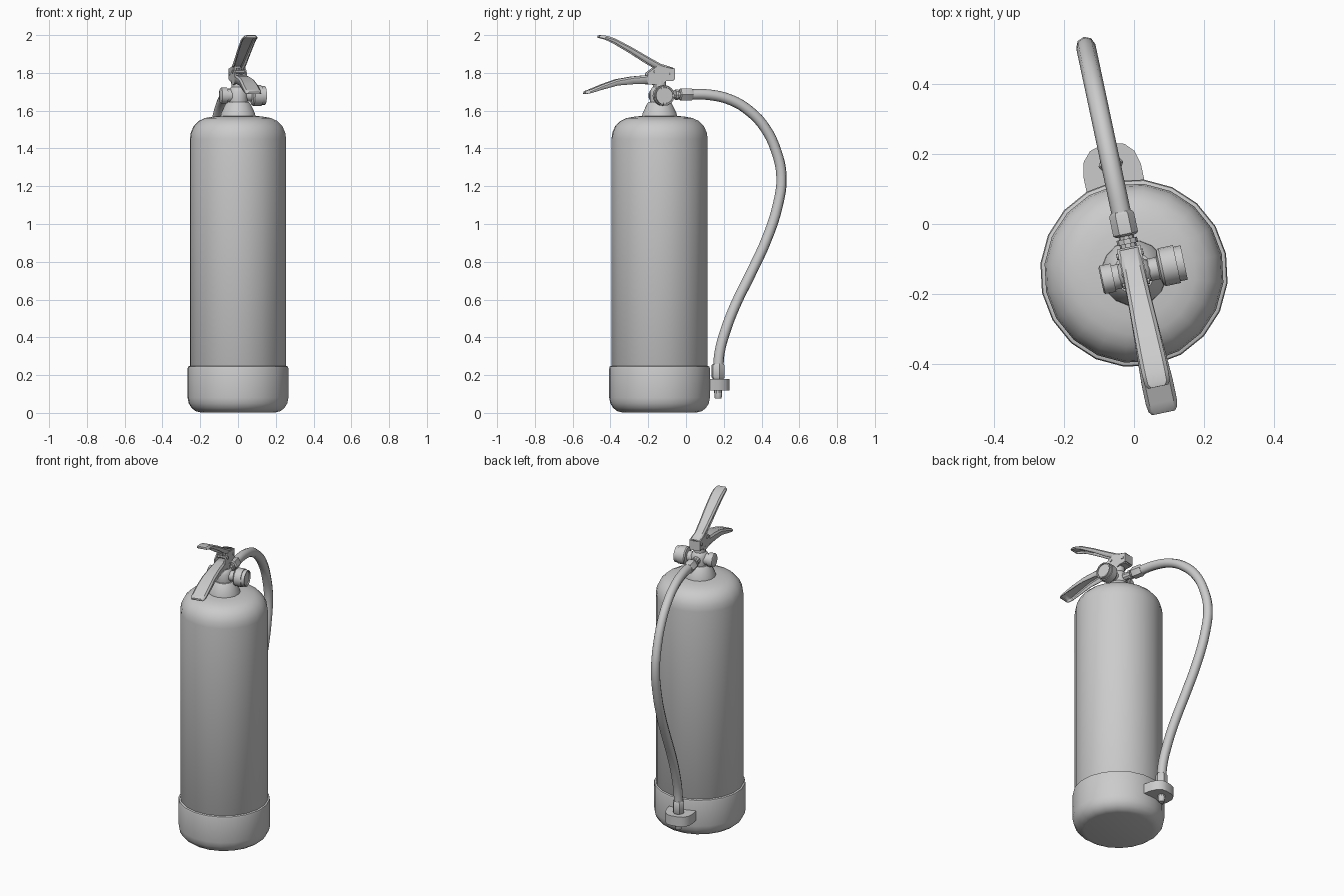
import bpy, bmesh, math
from mathutils import Matrix, Vector

if "Cube" in bpy.data.objects:
    bpy.data.objects.remove(bpy.data.objects["Cube"])

# Everything is built around the bottle axis, then turned 12 degrees and moved back
FRAME = Matrix.Translation((0, -0.14, 0)) @ Matrix.Rotation(math.radians(12), 4, 'Z')


def finish(name, bm, angle=35, bevel=0, thick=0):
    bmesh.ops.recalc_face_normals(bm, faces=bm.faces)
    bm.transform(FRAME)
    me = bpy.data.meshes.new(name)
    bm.to_mesh(me)
    bm.free()
    ob = bpy.data.objects.new(name, me)
    bpy.context.collection.objects.link(ob)
    if thick:
        m = ob.modifiers.new("thickness", 'SOLIDIFY')
        m.thickness, m.offset = thick, 0
    if bevel:
        m = ob.modifiers.new("bevel", 'BEVEL')
        m.width, m.segments = bevel, 2
    bpy.ops.object.select_all(action='DESELECT')
    ob.select_set(True)
    bpy.context.view_layer.objects.active = ob
    bpy.ops.object.shade_smooth_by_angle(angle=math.radians(angle))
    return ob


def lathe(name, profile, a=(0, 0, 0), axis=(0, 0, 1), n=20, angle=35):
    """Revolve (radius, distance) points about an axis, with capped ends."""
    bm = bmesh.new()
    rot = Vector((0, 0, 1)).rotation_difference(Vector(axis)).to_matrix().to_4x4()
    m = Matrix.Translation(a) @ rot
    rings = [[bm.verts.new(m @ Vector((r * math.cos(2 * math.pi * i / n),
                                       r * math.sin(2 * math.pi * i / n), h)))
              for i in range(n)] for r, h in profile]
    for p, q in zip(rings, rings[1:]):
        for i in range(n):
            j = (i + 1) % n
            bm.faces.new((p[i], p[j], q[j], q[i]))
    bm.faces.new(rings[0])
    bm.faces.new(rings[-1])
    return finish(name, bm, angle)


def extrude(name, pts, vec, bevel=0):
    """Extrude a flat outline along a vector."""
    bm = bmesh.new()
    f = bm.faces.new([bm.verts.new(p) for p in pts])
    r = bmesh.ops.extrude_face_region(bm, geom=[f])
    bmesh.ops.translate(bm, vec=vec, verts=[g for g in r['geom'] if isinstance(g, bmesh.types.BMVert)])
    return finish(name, bm, 35, bevel)


def channel(name, stations):
    """Pressed-metal lever: rounded U section through (v, z, half width, flange)."""
    bm = bmesh.new()
    rows = []
    for v, z, w, d in stations:
        half = [(w, -d), (w, -0.008), (w - 0.008, 0)]
        sec = half + [(-x, h) for x, h in reversed(half)]
        rows.append([bm.verts.new((x, v, z + h)) for x, h in sec])
    for p, q in zip(rows, rows[1:]):
        for i in range(5):
            bm.faces.new((p[i], p[i + 1], q[i + 1], q[i]))
    bm.faces.new(rows[-1])
    return finish(name, bm, 40, 0, 0.006)


# Bottle and foot
lathe("bottle", [(0.25, 0.2), (0.256, 0.21), (0.256, 1.45), (0.251, 1.485), (0.236, 1.518),
                 (0.21, 1.545), (0.175, 1.561), (0.13, 1.569), (0.06, 1.575)])
lathe("foot_boot", [(0.20, 0.003), (0.225, 0.009), (0.247, 0.026), (0.262, 0.05), (0.268, 0.08),
                    (0.268, 0.235), (0.265, 0.245), (0.252, 0.25)])

# Neck and valve
lathe("neck", [(0.095, 1.56), (0.092, 1.585), (0.066, 1.638), (0.058, 1.646), (0.03, 1.648)], n=16)
lathe("valve_body", [(0.05, 1.63), (0.052, 1.66), (0.052, 1.70), (0.042, 1.72), (0.036, 1.725),
                     (0.036, 1.76)], n=12)
lathe("side_plug", [(0.036, 0.0), (0.036, 0.06), (0.042, 0.06), (0.042, 0.092), (0.036, 0.096)],
      (0, 0, 1.68), (-1, 0, 0), 14)
lathe("pressure_gauge", [(0.032, 0), (0.032, 0.07), (0.05, 0.075), (0.055, 0.082), (0.055, 0.125),
                         (0.05, 0.125), (0.05, 0.146), (0.043, 0.146), (0.042, 0.14)],
      (0, 0, 1.68), (1, 0, 0), 16)

# Lever bracket: two cheeks, front-to-back web and rivets
side = [(-0.075, 1.74), (0.0, 1.735), (0.03, 1.757), (0.076, 1.765), (0.076, 1.822),
        (-0.02, 1.836), (-0.07, 1.80)]
for s, label in ((-1, "left"), (1, "right")):
    extrude("bracket_" + label, [(s * 0.034, v, z) for v, z in side], (-s * 0.007, 0, 0))
extrude("bracket_back", [(x, 0.07, z) for x, z in
                         ((-0.03, 1.767), (0.03, 1.767), (0.03, 1.82), (-0.03, 1.82))], (0, 0.006, 0))
extrude("bracket_floor", [(x, v, 1.757) for x, v in
                          ((-0.03, -0.07), (0.03, -0.07), (0.03, 0.07), (-0.03, 0.07))], (0, 0, 0.008))
lathe("valve_stem", [(0.012, 1.75), (0.012, 1.825)], n=8)
for v, z in ((-0.03, 1.806), (0.055, 1.795)):
    lathe("rivet", [(0.009, 0), (0.009, 0.078)], (-0.039, v, z), (1, 0, 0), 8)

# Levers
channel("upper_lever", [(0.07, 1.824, 0.027, 0.035), (0.0, 1.846, 0.028, 0.035),
                        (-0.07, 1.884, 0.03, 0.034), (-0.16, 1.935, 0.033, 0.028),
                        (-0.25, 1.981, 0.035, 0.022), (-0.29, 1.993, 0.035, 0.016),
                        (-0.318, 1.997, 0.034, 0.013), (-0.328, 1.996, 0.028, 0.011)])
channel("lower_handle", [(0.02, 1.788, 0.03, 0.04), (-0.07, 1.785, 0.031, 0.045),
                         (-0.15, 1.778, 0.034, 0.038), (-0.235, 1.763, 0.038, 0.03),
                         (-0.315, 1.735, 0.042, 0.023), (-0.375, 1.71, 0.042, 0.016),
                         (-0.395, 1.703, 0.039, 0.013), (-0.404, 1.698, 0.032, 0.01)])

# Hose fittings
lathe("outlet_stub", [(0.024, 0.02), (0.024, 0.085), (0.03, 0.085), (0.03, 0.1), (0.022, 0.1),
                      (0.022, 0.12)], (0, 0, 1.684), (0, 1, 0), 10)
lathe("hose_ferrule_top", [(0.028, 0.108), (0.036, 0.114), (0.036, 0.17), (0.031, 0.178)],
      (0, 0, 1.686), (0, 1, 0), 6)
lathe("hose_ferrule_bottom", [(0.03, 0.18), (0.036, 0.188), (0.036, 0.252), (0.03, 0.26)],
      (0, 0.317, 0), n=6)

# Hose: tube along a smooth path in the lever plane
path = [(0.16, 1.686), (0.27, 1.684), (0.39, 1.655), (0.49, 1.595), (0.57, 1.51), (0.63, 1.39),
        (0.66, 1.25), (0.64, 1.10), (0.58, 0.92), (0.495, 0.74), (0.41, 0.57), (0.355, 0.43),
        (0.325, 0.32), (0.317, 0.23)]
cu = bpy.data.curves.new("hose", 'CURVE')
cu.dimensions, cu.bevel_depth, cu.bevel_resolution, cu.resolution_u = '3D', 0.028, 2, 4
sp = cu.splines.new('BEZIER')
sp.bezier_points.add(len(path) - 1)
for bp, (v, z) in zip(sp.bezier_points, path):
    bp.co = FRAME @ Vector((0, v, z))
    bp.handle_left_type = bp.handle_right_type = 'AUTO'
sp.use_smooth = True
hose = bpy.data.objects.new("hose", cu)
bpy.context.collection.objects.link(hose)

# Nozzle and its holder on the foot
lathe("nozzle", [(0.016, 0.075), (0.019, 0.08), (0.021, 0.11), (0.024, 0.19)], (0, 0.317, 0), n=10)
outline = [(0.084, 0.24), (0.084, 0.30), (0.074, 0.34), (0.05, 0.366), (0.022, 0.374)]
outline += [(-x, v) for x, v in reversed(outline)]
extrude("nozzle_holder", [(x, v, 0.118) for x, v in outline], (0, 0, 0.062))
